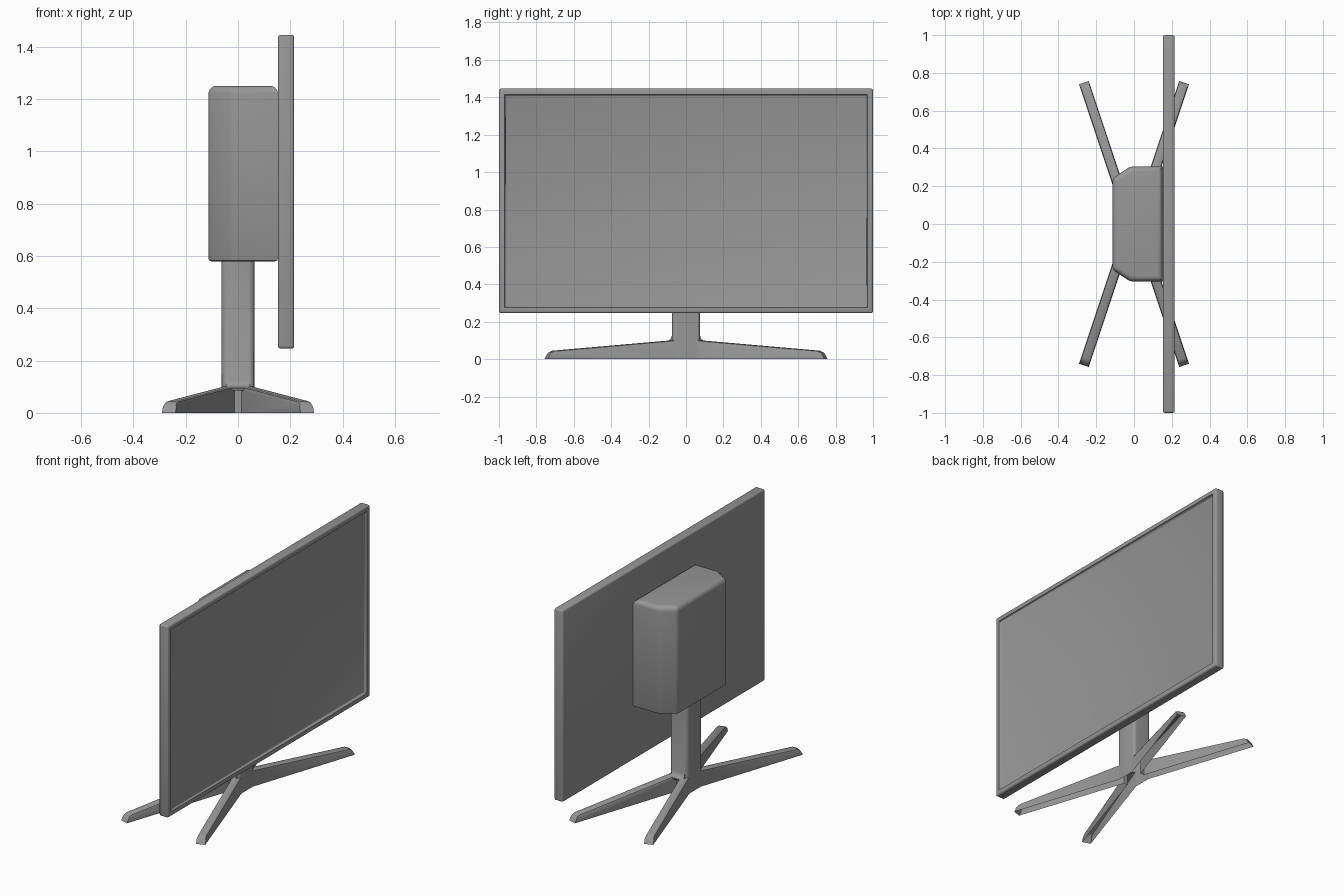
import bpy, bmesh, math

if "Cube" in bpy.data.objects:
    bpy.data.objects.remove(bpy.data.objects["Cube"])

grey = bpy.data.materials.new("dark_grey")
grey.diffuse_color = (0.31, 0.31, 0.31, 1)
grey.use_nodes = True
grey.node_tree.nodes["Principled BSDF"].inputs["Base Color"].default_value = grey.diffuse_color


def make(bm, name):
    bmesh.ops.recalc_face_normals(bm, faces=bm.faces[:])
    me = bpy.data.meshes.new(name)
    bm.to_mesh(me)
    bm.free()
    me.materials.append(grey)
    ob = bpy.data.objects.new(name, me)
    bpy.context.collection.objects.link(ob)
    return ob


def smooth(ob, angle=35):
    bpy.ops.object.select_all(action='DESELECT')
    ob.select_set(True)
    bpy.context.view_layer.objects.active = ob
    bpy.ops.object.shade_smooth_by_angle(angle=math.radians(angle))


def loft(sections):
    """Closed solid through equal-sized rings of points."""
    bm = bmesh.new()
    rings = [[bm.verts.new(p) for p in s] for s in sections]
    n = len(rings[0])
    for a, b in zip(rings, rings[1:]):
        for i in range(n):
            j = (i + 1) % n
            bm.faces.new((a[i], a[j], b[j], b[i]))
    bm.faces.new(rings[0])
    bm.faces.new(rings[-1])
    bmesh.ops.recalc_face_normals(bm, faces=bm.faces[:])
    return bm


def prism(outline, z0, z1):
    return loft([[(x, y, z) for x, y in outline] for z in (z0, z1)])


def rect(x0, x1, y):
    return [(x0, -y), (x1, -y), (x1, y), (x0, y)]


def bevel(bm, test, offset, segments):
    edges = [e for e in bm.edges if test(*[v.co for v in e.verts])]
    bmesh.ops.bevel(bm, geom=edges, offset=offset, segments=segments,
                    profile=0.5, affect='EDGES', clamp_overlap=True)


def upright(a, b):
    return abs(a.z - b.z) > 0.1


# Screen panel: rounded slab with a bezel and recessed display
bm = prism(rect(0.153, 0.215, 1.0), 0.246, 1.446)
bevel(bm, lambda a, b: True, 0.01, 3)
front = max((f for f in bm.faces if f.normal.x > 0.9), key=lambda f: f.calc_area())
for thickness, depth in ((0.029, 0), (0.003, -0.008), (0.004, -0.005), (0.008, -0.002)):
    bmesh.ops.inset_region(bm, faces=[front], thickness=thickness, depth=depth)
smooth(make(bm, "screen_panel"), 45)

# Rear housing: chamfered outline, large radius on top, small one below
outline = [(0.153, -0.304), (-0.02, -0.304), (-0.113, -0.242),
           (-0.113, 0.242), (-0.02, 0.304), (0.153, 0.304)]
bm = prism(outline, 0.58, 1.251)
bevel(bm, lambda a, b: upright(a, b) and a.x < 0.1, 0.014, 3)
bevel(bm, lambda a, b: min(a.z, b.z) > 1.25, 0.05, 5)
bevel(bm, lambda a, b: max(a.z, b.z) < 0.581, 0.01, 2)
smooth(make(bm, "rear_housing"))

# Stand post
bm = prism(rect(-0.063, 0.063, 0.075), -0.03, 0.7)
bevel(bm, upright, 0.02, 4)
stand = make(bm, "stand")
parts = []


# Four splayed tapering legs with rounded tops and sloped tips
def leg_section(s, h, lean, sx, sy):
    w, c = 0.027, 0.012
    half = [(w, -0.02), (w, h - c), (w - 0.3 * c, h - 0.3 * c), (w - c, h)]
    pts = half + [(-u, z) for u, z in reversed(half)]
    start, dx, dy = 0.016, 0.316, 0.949
    ring = []
    for u, z in pts:
        t = s - lean * z / h
        ring.append((sx * (start + t * dx + u * dy), sy * (t * dy - u * dx), z))
    return ring


for sx, side in ((-1, "back"), (1, "front")):
    for sy, hand in ((-1, "right"), (1, "left")):
        bm = loft([leg_section(0, 0.107, 0, sx, sy),
                   leg_section(0.762, 0.045, 0.012, sx, sy),
                   leg_section(0.789, 0.036, 0.02, sx, sy)])
        parts.append(make(bm, f"leg_{side}_{hand}"))

# Small fillets where the legs meet the post
for sy, hand in ((-1, "right"), (1, "left")):
    prof = [(0.06, 0.085), (0.1, 0.085), (0.105, 0.096), (0.09, 0.101),
            (0.081, 0.11), (0.0745, 0.128), (0.06, 0.128)]
    bm = loft([[(x, sy * y, z) for y, z in prof] for x in (-0.045, 0.045)])
    parts.append(make(bm, f"fillet_{hand}"))

# Weld the stand into one shell and open its underside at the floor
for part in parts:
    mod = stand.modifiers.new("weld", 'BOOLEAN')
    mod.operation, mod.solver, mod.object = 'UNION', 'EXACT', part
bpy.context.view_layer.update()
welded = stand.evaluated_get(bpy.context.evaluated_depsgraph_get())
bm = bmesh.new()
bm.from_mesh(welded.to_mesh())
for ob in parts + [stand]:
    bpy.data.objects.remove(ob)
bmesh.ops.bisect_plane(bm, geom=bm.verts[:] + bm.edges[:] + bm.faces[:],
                       plane_co=(0, 0, 0), plane_no=(0, 0, 1), clear_inner=True)
smooth(make(bm, "stand"), 40)
